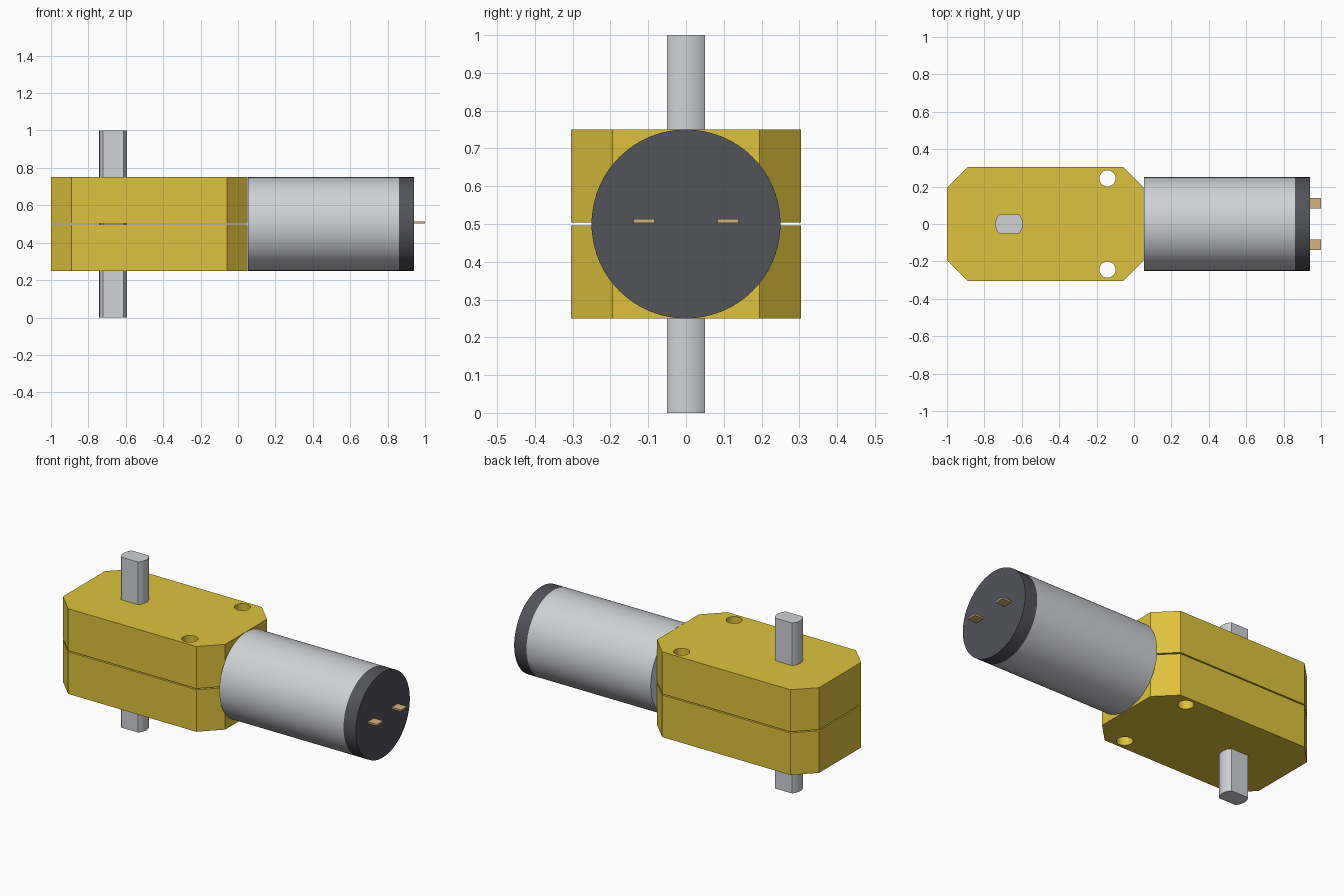
import bpy, bmesh
from math import sin, cos, asin, pi
from mathutils import Matrix

cube = bpy.data.objects.get("Cube")
if cube:
    bpy.data.objects.remove(cube, do_unlink=True)


def material(name, rgb, metallic=0.0):
    m = bpy.data.materials.new(name)
    m.use_nodes = True
    m.diffuse_color = (*rgb, 1)
    m.node_tree.nodes["Principled BSDF"].inputs["Base Color"].default_value = (*rgb, 1)
    return m


yellow = material("yellow plastic", (0.74, 0.54, 0.045))
steel = material("steel", (0.63, 0.64, 0.67))
dark = material("dark plastic", (0.085, 0.085, 0.105))
brass = material("brass", (0.65, 0.46, 0.2))

Z_MID = 0.5


def prism(name, outline, low, high, mat, along_x=False):
    """Extrude a closed outline from low to high, along z or along x."""
    bm = bmesh.new()
    face = bm.faces.new([bm.verts.new((a, b, low)) for a, b in outline])
    ext = bmesh.ops.extrude_face_region(bm, geom=[face])
    top = [g for g in ext["geom"] if isinstance(g, bmesh.types.BMVert)]
    bmesh.ops.translate(bm, verts=top, vec=(0, 0, high - low))
    if along_x:
        bm.transform(Matrix(((0, 0, 1, 0), (1, 0, 0, 0), (0, 1, 0, 0), (0, 0, 0, 1))))
    bmesh.ops.recalc_face_normals(bm, faces=bm.faces)
    mesh = bpy.data.meshes.new(name)
    bm.to_mesh(mesh)
    bm.free()
    mesh.materials.append(mat)
    ob = bpy.data.objects.new(name, mesh)
    bpy.context.collection.objects.link(ob)
    return ob


def activate(ob):
    bpy.ops.object.select_all(action="DESELECT")
    ob.select_set(True)
    bpy.context.view_layer.objects.active = ob


def smooth(ob):
    activate(ob)
    bpy.ops.object.shade_smooth_by_angle()


def circle(x, y, r, n):
    return [(x + r * cos(2 * pi * i / n), y + r * sin(2 * pi * i / n)) for i in range(n)]


# Gearbox housing: two chamfered halves with a thin seam and two screw holes
x0, x1, half_w, cut, seam = -1.0, 0.052, 0.304, 0.11, 0.0035
quarter = [(x1, half_w - cut), (x1 - cut, half_w), (x0 + cut, half_w), (x0, half_w - cut)]
housing = quarter + [(x, -y) for x, y in reversed(quarter)]
for name, low, high in (("housing_lower", 0.25, Z_MID - seam),
                        ("housing_upper", Z_MID + seam, 0.75)):
    half = prism(name, housing, low, high, yellow)
    for side in (-1, 1):
        cutter = prism("hole_cutter", circle(-0.142, side * 0.244, 0.043, 40), 0.1, 0.9, yellow)
        cutter.hide_render = True
        mod = half.modifiers.new("screw_hole", "BOOLEAN")
        mod.operation = "DIFFERENCE"
        mod.solver = "EXACT"
        mod.object = cutter
        activate(half)
        bpy.ops.object.modifier_apply(modifier=mod.name)
        bpy.data.objects.remove(cutter, do_unlink=True)
    smooth(half)

# Output shaft: round bar with two flats, passing through the housing
r, flat, steps = 0.074, 0.05, 12
sweep = asin(flat / r)
arc = [-sweep + 2 * sweep * i / steps for i in range(steps + 1)]
shaft = [(-0.668 + r * cos(a + turn), r * sin(a + turn)) for turn in (0, pi) for a in arc]
smooth(prism("output_shaft", shaft, 0, 1, steel))

# Motor can and end cap
body = circle(0, Z_MID, 0.25, 96)
smooth(prism("motor_can", body, 0.054, 0.86, steel, along_x=True))
smooth(prism("motor_end_cap", body, 0.86, 0.94, dark, along_x=True))

# Terminals
for name, y in (("terminal_left", 0.111), ("terminal_right", -0.111)):
    tab = [(y - 0.028, 0.503), (y + 0.028, 0.503), (y + 0.028, 0.513), (y - 0.028, 0.513)]
    prism(name, tab, 0.93, 1.0, brass, along_x=True)
